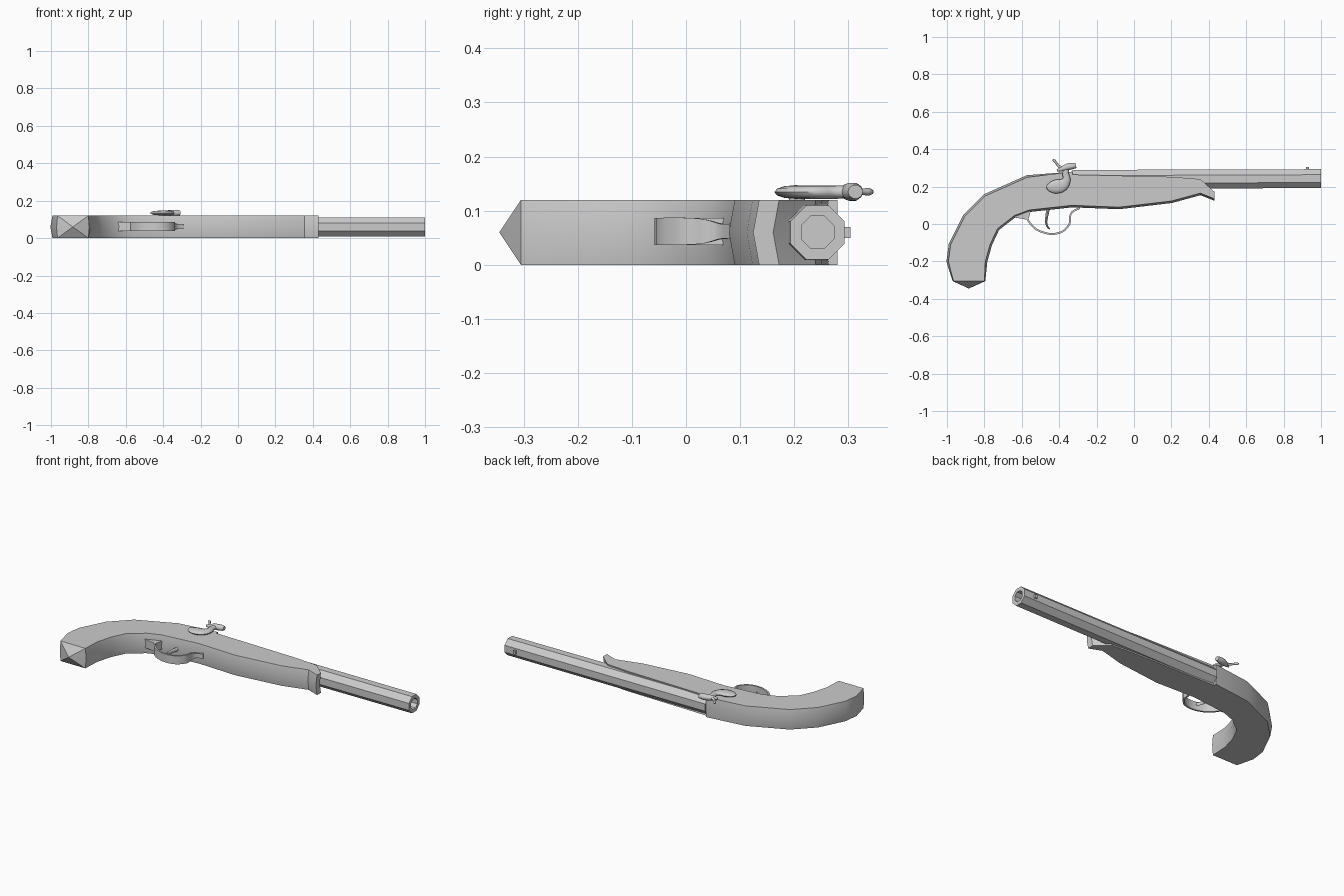
import bpy, bmesh, math
from mathutils import Vector

if "Cube" in bpy.data.objects:
    bpy.data.objects.remove(bpy.data.objects["Cube"])

grey = bpy.data.materials.new("plain grey")
grey.use_nodes = True
grey.diffuse_color = (0.6, 0.6, 0.6, 1)
grey.node_tree.nodes["Principled BSDF"].inputs["Base Color"].default_value = grey.diffuse_color

MID = 0.06  # height of the symmetry plane


def finish(name, bm, smooth=None):
    bmesh.ops.recalc_face_normals(bm, faces=bm.faces)
    mesh = bpy.data.meshes.new(name)
    bm.to_mesh(mesh)
    bm.free()
    mesh.materials.append(grey)
    obj = bpy.data.objects.new(name, mesh)
    bpy.context.collection.objects.link(obj)
    if smooth:
        bpy.ops.object.select_all(action='DESELECT')
        obj.select_set(True)
        bpy.context.view_layer.objects.active = obj
        bpy.ops.object.shade_smooth_by_angle(angle=math.radians(smooth))
    return obj


def loft(name, rings, smooth=None):
    """Skin a row of equal rings and cap both ends."""
    bm = bmesh.new()
    loops = [[bm.verts.new(p) for p in ring] for ring in rings]
    n = len(loops[0])
    for a, b in zip(loops, loops[1:]):
        for i in range(n):
            j = (i + 1) % n
            bm.faces.new((a[i], a[j], b[j], b[i]))
    bm.faces.new(loops[0])
    bm.faces.new(loops[-1])
    return finish(name, bm, smooth)


def refine(pts, steps):
    """Catmull-Rom interpolation of a short list of tuples."""
    pts = [Vector(p) for p in pts]
    ext = [pts[0]] + pts + [pts[-1]]
    out = []
    for a, b, c, d in zip(ext, ext[1:], ext[2:], ext[3:]):
        for s in range(steps):
            t = s / steps
            out.append(0.5 * (2 * b + (c - a) * t + (2 * a - 5 * b + 4 * c - d) * t * t
                              + (3 * b - a - 3 * c + d) * t ** 3))
    return out + [pts[-1]]


def sweep(name, path, z, sides=10, steps=3, smooth=50):
    """Sweep a section along (x, y, half width, half height); four sides give a band."""
    pts = refine(path, steps)
    k, turn = (math.sqrt(2), math.pi / 4) if sides == 4 else (1, 0)
    rings = []
    for i, p in enumerate(pts):
        d = (pts[min(i + 1, len(pts) - 1)] - pts[max(i - 1, 0)]).xy.normalized()
        ring = []
        for s in range(sides):
            a = math.tau * s / sides + turn
            u, v = k * math.cos(a) * p[2], k * math.sin(a) * p[3]
            ring.append((p[0] - d.y * u, p[1] + d.x * u, z + v))
        rings.append(ring)
    return loft(name, rings, smooth)


def prism(name, outline, z0, z1):
    return loft(name, [[(x, y, z) for x, y in outline] for z in (z0, z1)])


# Stock: outline with a swollen middle layer and a pointed butt
body = [(-0.80, -0.305), (-0.795, -0.20), (-0.77, -0.11), (-0.73, -0.025), (-0.64, 0.045),
        (-0.56, 0.075), (-0.33, 0.10), (-0.08, 0.09), (0.20, 0.123), (0.355, 0.165), (0.43, 0.135)]
bed = [(0.43, 0.172), (0.355, 0.24), (0.20, 0.252), (-0.33, 0.264)]
back = [(-0.33, 0.28), (-0.57, 0.25), (-0.795, 0.15), (-0.905, 0.04), (-0.98, -0.11),
        (-0.992, -0.20), (-0.965, -0.305)]
outline = [Vector(p) for p in body + bed + back]
count = len(outline)
middle = []
for i, p in enumerate(outline):
    before, after = outline[i - 1], outline[(i + 1) % count]
    d = (after - before).normalized()
    push = Vector((d.y, -d.x)) * 0.011
    if len(body) - 1 <= i <= len(body) + len(bed):
        push = Vector((0, -0.011 if i < len(body) + len(bed) else 0))
    if i in (0, count - 1):
        push = Vector((0.005 if i == 0 else -0.005, 0))
    middle.append(p + push)
bm = bmesh.new()
layers = [[bm.verts.new((p.x, p.y, z)) for p in pts]
          for pts, z in ((outline, 0), (middle, MID), (outline, 2 * MID))]
for low, high in zip(layers, layers[1:]):
    for i in range(count - 1):
        bm.faces.new((low[i], low[i + 1], high[i + 1], high[i]))
bm.faces.new(layers[0])
bm.faces.new(layers[2])
tip = bm.verts.new((-0.883, -0.345, MID))
rim = [l[0] for l in layers] + [l[-1] for l in reversed(layers)]
for a, b in zip(rim, rim[1:] + rim[:1]):
    bm.faces.new((a, b, tip))
finish("stock", bm, 35)


# Octagonal barrel with a recessed bore
def octagon(x, y, apothem):
    r = apothem / math.cos(math.pi / 8)
    angles = [math.pi / 8 + math.pi / 4 * i for i in range(8)]
    return [(x, y + r * math.cos(a), MID + r * math.sin(a)) for a in angles]


loft("barrel", [octagon(-0.33, 0.237, 0.052), octagon(1, 0.243, 0.05),
                octagon(1, 0.243, 0.03), octagon(0.85, 0.243, 0.03)])

# Front sight
prism("front_sight", [(0.92, 0.285), (0.935, 0.285), (0.935, 0.304), (0.92, 0.304)], 0.05, 0.07)

# Trigger guard: looped band, narrow front tang and rear foot
sweep("trigger_guard", [(-0.575, 0.04, 0.005, 0.025), (-0.56, 0.01, 0.005, 0.025),
                        (-0.52, -0.03, 0.005, 0.025), (-0.45, -0.053, 0.005, 0.025),
                        (-0.385, -0.042, 0.005, 0.025), (-0.345, 0.0, 0.005, 0.025),
                        (-0.343, 0.035, 0.005, 0.022), (-0.33, 0.065, 0.005, 0.014),
                        (-0.29, 0.085, 0.005, 0.014)], MID + 0.002, sides=4)
prism("guard_foot", [(-0.645, 0.036), (-0.565, 0.022), (-0.55, 0.08), (-0.62, 0.06)],
      0.037, 0.087)

# Trigger
sweep("trigger", [(-0.455, 0.10, 0.010, 0.012), (-0.465, 0.05, 0.008, 0.012),
                  (-0.47, 0.01, 0.006, 0.011), (-0.462, -0.015, 0.005, 0.010),
                  (-0.45, -0.027, 0.004, 0.008)], MID, sides=8)

# Hammer: flat curled body, rounded head and thumb spur
sweep("hammer_body", [(-0.467, 0.205, 0.006, 0.004), (-0.45, 0.20, 0.026, 0.010),
                      (-0.415, 0.20, 0.037, 0.0125), (-0.38, 0.21, 0.033, 0.0125),
                      (-0.36, 0.24, 0.021, 0.0125), (-0.366, 0.27, 0.017, 0.0125),
                      (-0.36, 0.30, 0.014, 0.012)], 0.1345, sides=12)
sweep("hammer_head", [(-0.412, 0.286, 0.005, 0.005), (-0.39, 0.293, 0.012, 0.012),
                      (-0.355, 0.305, 0.018, 0.017), (-0.33, 0.31, 0.017, 0.017),
                      (-0.31, 0.313, 0.014, 0.013)], 0.135, sides=10)
sweep("hammer_spur", [(-0.375, 0.295, 0.012, 0.010), (-0.40, 0.307, 0.008, 0.007),
                      (-0.415, 0.325, 0.006, 0.006), (-0.425, 0.338, 0.007, 0.007),
                      (-0.435, 0.343, 0.004, 0.004)], 0.135, sides=8)

# Lock pin joining the hammer to the stock
bm = bmesh.new()
bmesh.ops.create_cone(bm, cap_ends=True, segments=12, radius1=0.015, radius2=0.015, depth=0.03)
bmesh.ops.translate(bm, verts=bm.verts, vec=(-0.41, 0.205, 0.12))
finish("hammer_pin", bm, 40)
